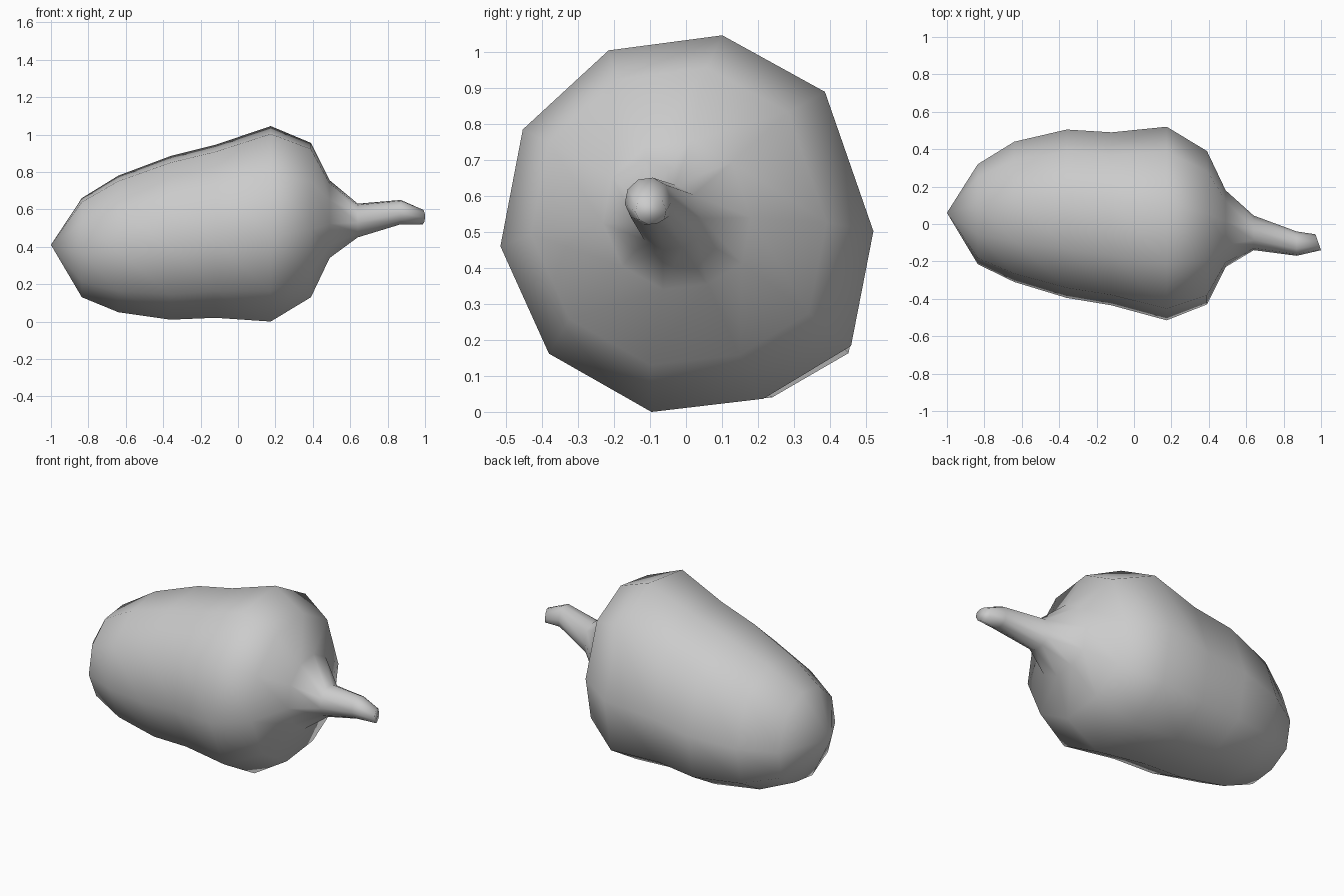
import bpy, bmesh
from mathutils import Vector

cube = bpy.data.objects.get("Cube")
if cube:
    bpy.data.objects.remove(cube)

grey = bpy.data.materials.new("plain grey")
grey.use_nodes = True
color = (0.6, 0.6, 0.6, 1)
grey.diffuse_color = color
grey.node_tree.nodes["Principled BSDF"].inputs["Base Color"].default_value = color

# Slightly uneven ten-sided cross-section, spanning -1 to 1 in y and z
SECTION = [(-.19, -1), (.41, -.93), (.88, -.65), (1, -.04), (.74, .7),
           (.19, 1), (-.42, .92), (-.88, .5), (-1, -.12), (-.74, -.69)]

# Rings from blossom end to stem end: x, y low, y high, z low, z high
RINGS = [
    (-.835, -.215, .32, .13, .66),
    (-.64, -.31, .44, .05, .78),
    (-.36, -.395, .505, .01, .885),
    (-.12, -.435, .49, .02, .945),
    (.175, -.515, .52, 0, 1.045),
    (.39, -.43, .39, .13, .955),
    (.49, -.23, .18, .34, .755),
    (.64, -.14, .045, .45, .63),
    (.87, -.17, -.04, .52, .65),
    (.985, -.14, -.055, .52, .60),
]

bm = bmesh.new()
loops = []
for x, y0, y1, z0, z1 in RINGS:
    # The last ring leans along the bent stem
    lean = -.015 if x > .9 else 0
    loops.append([bm.verts.new((x + lean * y, (y0 + y1) / 2 + y * (y1 - y0) / 2,
                                (z0 + z1) / 2 + z * (z1 - z0) / 2)) for y, z in SECTION])

# Body and stem skin
n = len(SECTION)
for a, b in zip(loops, loops[1:]):
    for i in range(n):
        j = (i + 1) % n
        bm.faces.new((a[i], a[j], b[j], b[i]))

# Pointed blossom end and flat stem cut
tip = bm.verts.new(Vector((-1, .06, .41)))
for i in range(n):
    bm.faces.new((tip, loops[0][(i + 1) % n], loops[0][i]))
bm.faces.new(loops[-1])
bmesh.ops.recalc_face_normals(bm, faces=bm.faces)
for f in bm.faces:
    f.smooth = True

mesh = bpy.data.meshes.new("pepper")
bm.to_mesh(mesh)
bm.free()
mesh.materials.append(grey)
pepper = bpy.data.objects.new("pepper", mesh)
bpy.context.collection.objects.link(pepper)
